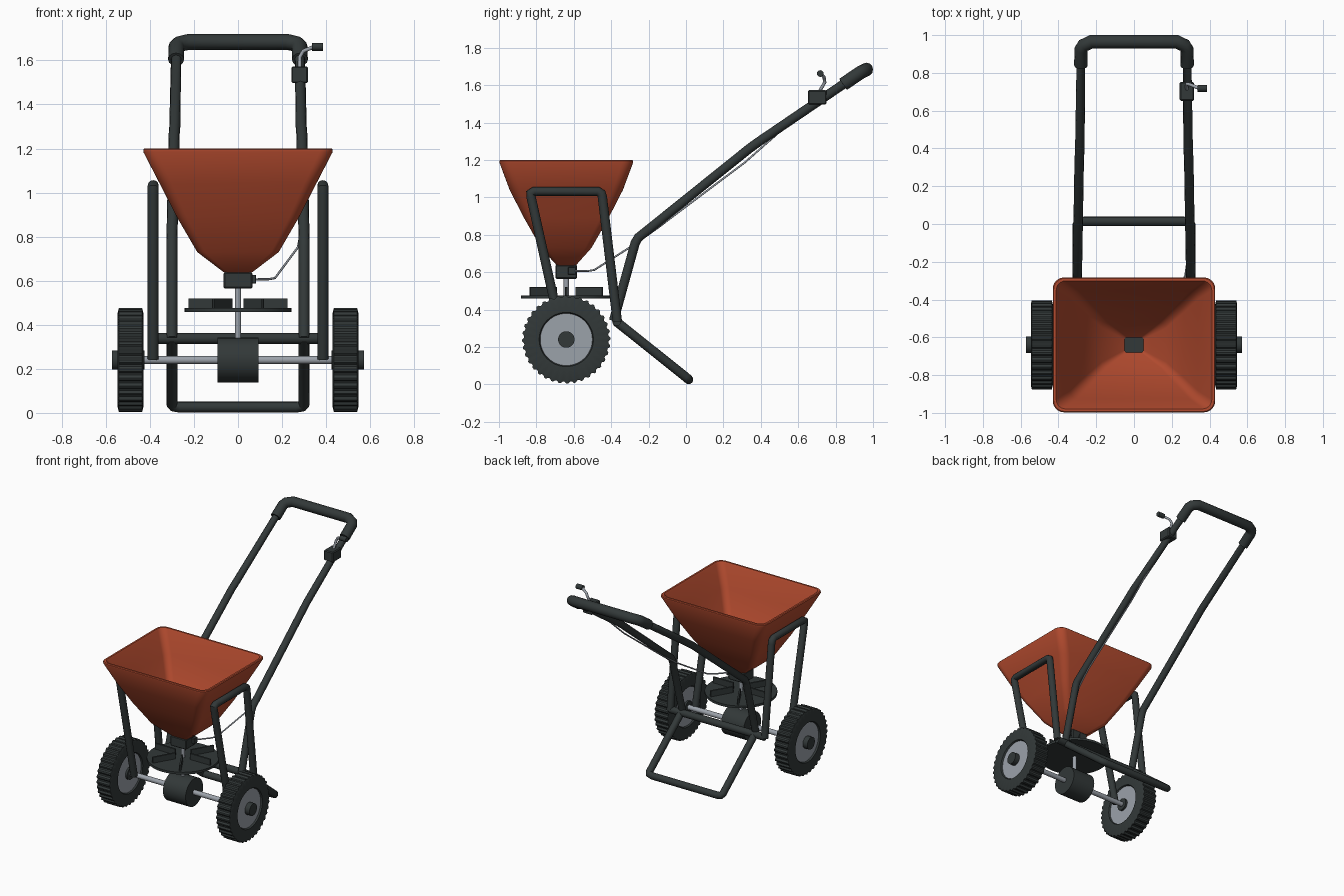
import bpy, bmesh
from math import sin, cos, pi, radians
from mathutils import Vector, Matrix

if "Cube" in bpy.data.objects:
    bpy.data.objects.remove(bpy.data.objects["Cube"])


def material(name, rgb):
    m = bpy.data.materials.new(name)
    m.diffuse_color = (*rgb, 1)
    m.use_nodes = True
    m.node_tree.nodes["Principled BSDF"].inputs["Base Color"].default_value = m.diffuse_color
    return m


DARK = material("dark_plastic", (0.032, 0.04, 0.04))
RED = material("red_plastic", (0.45, 0.07, 0.028))
STEEL = material("steel", (0.33, 0.36, 0.4))
CY, AZ = -0.64, 0.24  # axle line


def finish(ob, mat, angle=35):
    ob.data.materials.clear()
    ob.data.materials.append(mat)
    bpy.ops.object.select_all(action='DESELECT')
    ob.select_set(True)
    bpy.context.view_layer.objects.active = ob
    bpy.ops.object.shade_smooth_by_angle(angle=radians(angle))
    return ob


def from_bmesh(name, bm, mat, angle=35):
    bmesh.ops.recalc_face_normals(bm, faces=bm.faces)
    me = bpy.data.meshes.new(name)
    bm.to_mesh(me)
    bm.free()
    ob = bpy.data.objects.new(name, me)
    bpy.context.collection.objects.link(ob)
    return finish(ob, mat, angle)


def loft(name, rings, mat, closed=False, angle=35):
    bm = bmesh.new()
    vs = [[bm.verts.new(p) for p in r] for r in rings]
    n = len(vs[0])
    pairs = list(zip(vs, vs[1:])) + ([(vs[-1], vs[0])] if closed else [])
    for a, b in pairs:
        for i in range(n):
            j = (i + 1) % n
            bm.faces.new((a[i], a[j], b[j], b[i]))
    return from_bmesh(name, bm, mat, angle)


def tube(name, pts, r, mat=DARK):
    cu = bpy.data.curves.new(name, 'CURVE')
    cu.dimensions = '3D'
    cu.bevel_depth = r
    cu.bevel_resolution = 4
    cu.use_fill_caps = True
    sp = cu.splines.new('POLY')
    sp.points.add(len(pts) - 1)
    for p, q in zip(sp.points, pts):
        p.co = (*q, 1)
    ob = bpy.data.objects.new(name, cu)
    bpy.context.collection.objects.link(ob)
    bpy.ops.object.select_all(action='DESELECT')
    ob.select_set(True)
    bpy.context.view_layer.objects.active = ob
    bpy.ops.object.convert(target='MESH')
    return finish(bpy.context.object, mat, 45)


def cyl(name, a, b, r, mat=DARK, seg=32):
    a, b = Vector(a), Vector(b)
    d = b - a
    bm = bmesh.new()
    bmesh.ops.create_cone(bm, cap_ends=True, segments=seg, radius1=r, radius2=r, depth=d.length,
                          matrix=Matrix.Translation((a + b) / 2) @ d.to_track_quat('Z', 'Y').to_matrix().to_4x4())
    return from_bmesh(name, bm, mat)


def box(name, c, size, mat=DARK, rot=None):
    bm = bmesh.new()
    bmesh.ops.create_cube(bm, size=1, matrix=Matrix.Translation(c) @ (rot or Matrix()) @ Matrix.Diagonal((*size, 1)))
    bmesh.ops.bevel(bm, geom=bm.edges[:], offset=min(size) * 0.08, segments=1, affect='EDGES')
    return from_bmesh(name, bm, mat, 20)


def mirrored(half):
    return half + [(-x, y, z) for x, y, z in reversed(half)]


# hopper: rounded rectangles lofted up the outside, over the rim and down the inside
def rounded_rect(hx, hy, rad, z):
    pts = []
    for k, (sx, sy) in enumerate([(1, 1), (-1, 1), (-1, -1), (1, -1)]):
        for i in range(7):
            a = pi / 2 * (k + i / 6)
            pts.append((sx * (hx - rad) + rad * cos(a), CY + sy * (hy - rad) + rad * sin(a), z))
    return pts


loft("hopper", [rounded_rect(*s) for s in [
    (.05, .04, .012, .63), (.06, .05, .015, .635), (.185, .135, .035, .73), (.278, .226, .045, .89),
    (.355, .303, .055, 1.04), (.43, .357, .06, 1.185), (.43, .357, .06, 1.195), (.425, .352, .057, 1.2),
    (.412, .339, .05, 1.2), (.405, .332, .048, 1.19), (.338, .286, .045, 1.04), (.262, .21, .04, .89),
    (.17, .12, .03, .735), (.05, .04, .012, .645)]], RED, closed=True, angle=40)

# outlet and shutter nub
box("outlet_box", (0, CY, .602), (.13, .115, .075))
box("shutter_nub", (.07, CY + .03, .607), (.025, .04, .04))

# spinner disc with six fins
cyl("spinner_disc", (0, CY, .459), (0, CY, .476), .243, seg=40)
for i in range(6):
    a = i * pi / 3
    box(f"spinner_fin_{i + 1}", (.142 * cos(a), CY + .142 * sin(a), .497), (.166, .012, .046),
        rot=Matrix.Rotation(a, 4, 'Z'))
cyl("spinner_shaft", (0, CY, .3), (0, CY, .57), .014, STEEL, 16)

# axle and gearbox
cyl("axle", (-.5, CY, AZ), (.5, CY, AZ), .018, STEEL, 20)
cyl("gearbox", (-.092, CY, AZ), (.092, CY, AZ), .102)


# wheels: treaded tyre, disc and hub
def tyre_ring(x, r, depth):
    n = 36 * 4
    return [(x, CY + (r - depth * (i % 4 > 1)) * cos(2 * pi * i / n),
             AZ + (r - depth * (i % 4 > 1)) * sin(2 * pi * i / n)) for i in range(n)]


for side, s in (("right", 1), ("left", -1)):
    loft(side + "_tyre", [tyre_ring(s * (.488 + x), r, d) for x, r, d in [
        (-.045, .138, 0), (-.058, .145, 0), (-.058, .215, 0), (-.053, .236, .01), (.053, .236, .01),
        (.058, .215, 0), (.058, .145, 0), (.045, .138, 0)]], DARK, closed=True, angle=30)
    cyl(side + "_wheel_disc", (s * .44, CY, AZ), (s * .535, CY, AZ), .14, STEEL, 40)
    cyl(side + "_hub", (s * .425, CY, AZ), (s * .572, CY, AZ), .044, seg=24)

    # hoop that carries the hopper
    x = s * .385
    tube(side + "_hopper_hoop", [(x, -.66, .245), (x, -.828, 1.0), (x, -.832, 1.022), (x, -.812, 1.032),
                                 (x, -.472, 1.032), (x, -.452, 1.02), (x, -.447, 1.0), (x, -.367, .335)], .025)

# cross bar and rear stand
tube("cross_bar", [(-.385, -.37, .338), (.385, -.37, .338)], .025)
tube("rear_stand", mirrored([(.3, -.375, .338), (.3, -.002, .04), (.292, .01, .03), (.265, .014, .026)]), .025)

# push handle and thick grip
tube("push_handle", mirrored([(.3, -.387, .34), (.3, -.272, .755), (.3, -.255, .785), (.29, .34, 1.262),
                              (.287, .39, 1.298), (.28, .93, 1.665), (.235, .965, 1.685)]), .025)
tube("handle_grip", mirrored([(.281, .84, 1.604), (.28, .925, 1.662), (.268, .945, 1.674),
                              (.225, .965, 1.684)]), .036)

# flow control: box, lever, knob and cable
box("control_box", (.28, .702, 1.535), (.076, .1, .076))
tube("control_lever", [(.28, .71, 1.56), (.28, .742, 1.615), (.297, .738, 1.643), (.345, .718, 1.662)], .009, STEEL)
cyl("lever_knob", (.335, .718, 1.662), (.386, .718, 1.662), .018, seg=16)
tube("control_cable", [(.28, .67, 1.5), (.285, .315, 1.187), (.288, -.155, .834), (.272, -.27, .752),
                       (.168, -.49, .612), (.14, -.52, .607), (.07, -.6, .606)], .005, STEEL)
